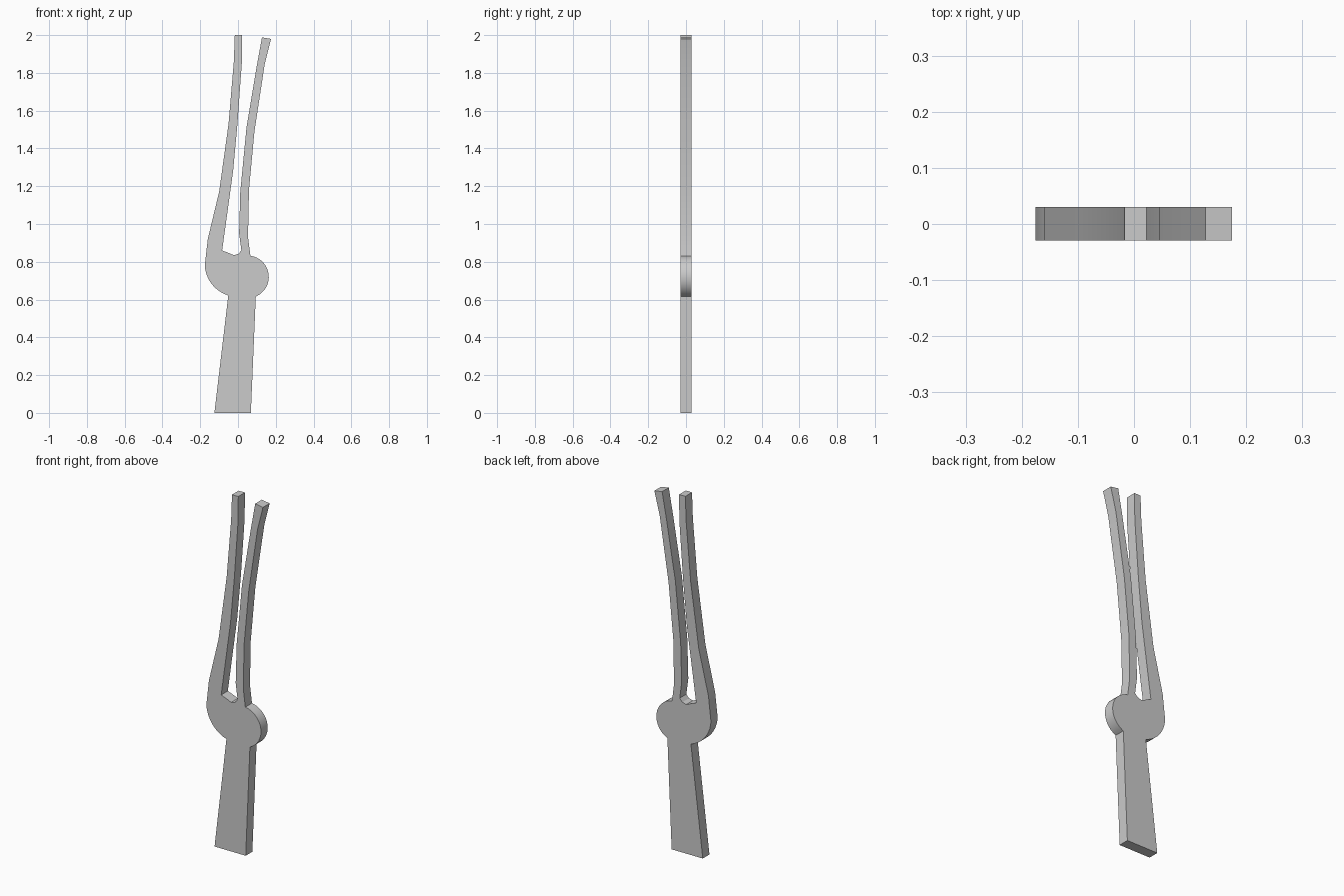
import bpy, bmesh
from math import cos, sin, radians

cube = bpy.data.objects.get("Cube")
if cube:
    bpy.data.objects.remove(cube, do_unlink=True)

FRONT, BACK = -0.029, 0.03


def arc(cx, cz, r, start, end, steps):
    """Points along a circular arc, angles in degrees."""
    angles = [radians(start + (end - start) * i / steps) for i in range(steps + 1)]
    return [(cx + r * cos(a), cz + r * sin(a)) for a in angles]


def plate(name, outline, mat):
    """Extrude an x-z outline through the thickness."""
    bm = bmesh.new()
    face = bm.faces.new([bm.verts.new((x, FRONT, z)) for x, z in outline])
    res = bmesh.ops.extrude_face_region(bm, geom=[face], use_keep_orig=True)
    verts = [g for g in res["geom"] if isinstance(g, bmesh.types.BMVert)]
    bmesh.ops.translate(bm, verts=verts, vec=(0, BACK - FRONT, 0))
    bmesh.ops.recalc_face_normals(bm, faces=bm.faces[:])
    mesh = bpy.data.meshes.new(name)
    bm.to_mesh(mesh)
    bm.free()
    mesh.materials.append(mat)
    obj = bpy.data.objects.new(name, mesh)
    bpy.context.collection.objects.link(obj)
    bpy.ops.object.select_all(action="DESELECT")
    obj.select_set(True)
    bpy.context.view_layer.objects.active = obj
    bpy.ops.object.shade_smooth_by_angle(angle=radians(20))


grey = bpy.data.materials.new("plain grey")
grey.use_nodes = True
colour = (0.6, 0.6, 0.6, 1)
grey.diffuse_color = colour
grey.node_tree.nodes["Principled BSDF"].inputs["Base Color"].default_value = colour

# Tapered handle, anticlockwise from its bottom left
handle = [(-0.125, 0), (0.068, 0)]
# Round lobes either side of the hub
right_lobe = arc(0.05, 0.72, 0.113, -67, 82, 16)
left_lobe = arc(0, 0.79, 0.176, 183, 253, 10)
# Right prong: up the outside, down the inside
right_prong = [(0.053, 0.93), (0.058, 1.18), (0.087, 1.49), (0.142, 1.85), (0.175, 1.98),
               (0.127, 1.988), (0.1, 1.84), (0.045, 1.51), (0.012, 1.17), (0.006, 0.95)]
# Notch between the prongs
notch = [(0.018, 0.86), (0.002, 0.842), (-0.022, 0.835), (-0.05, 0.847), (-0.084, 0.86)]
# Left prong: up the inside, down the outside
left_prong = [(-0.026, 1.28), (-0.003, 1.53), (0.02, 1.85), (0.022, 2.0),
              (-0.017, 2.0), (-0.022, 1.86), (-0.05, 1.53), (-0.1, 1.17), (-0.16, 0.92)]

plate("two_pronged_fork", handle + right_lobe + right_prong + notch + left_prong + left_lobe, grey)
